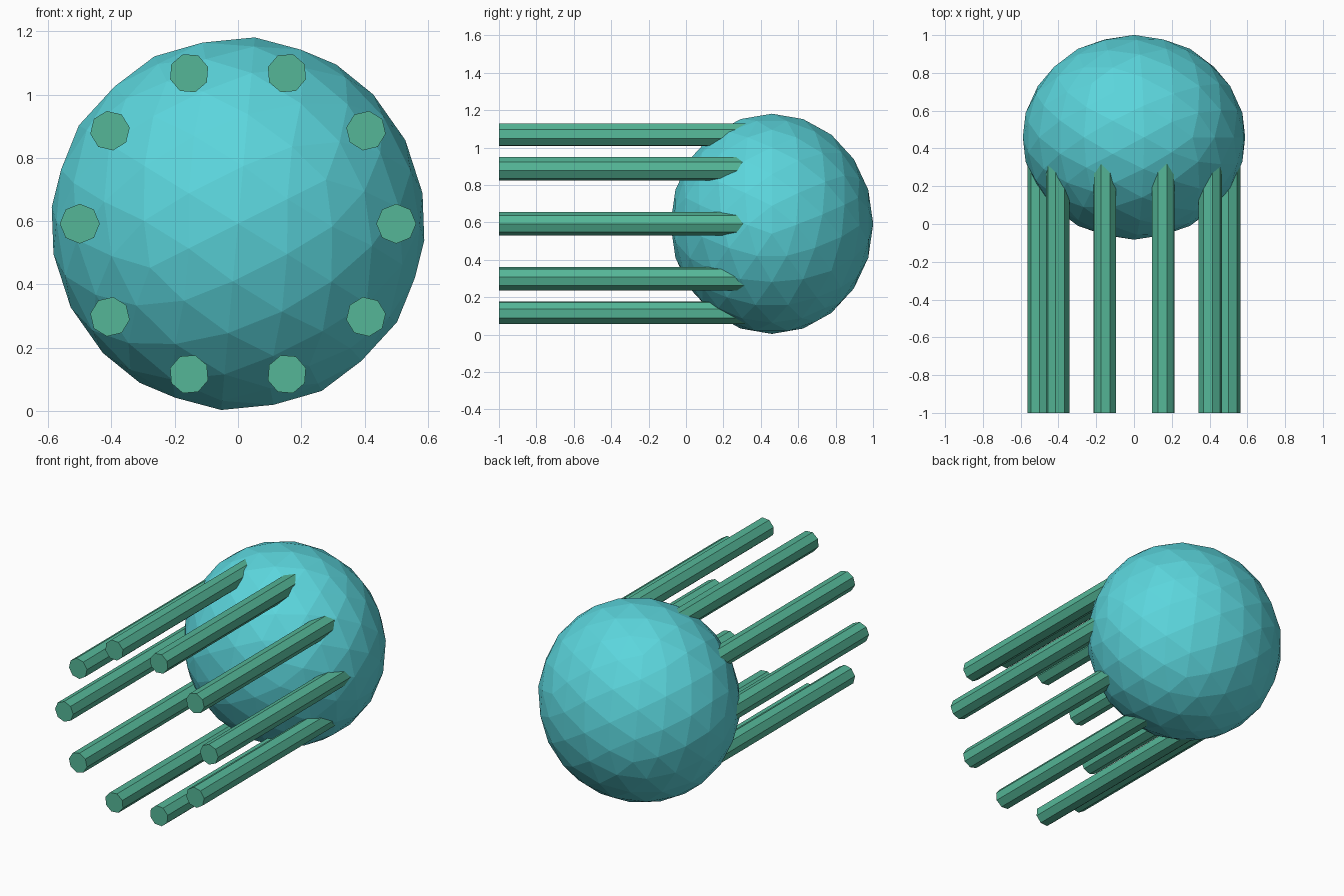
import bpy
import math
from mathutils import Matrix, Vector

cube = bpy.data.objects.get("Cube")
if cube:
    bpy.data.objects.remove(cube, do_unlink=True)


def make_material(name, color):
    mat = bpy.data.materials.new(name)
    mat.use_nodes = True
    mat.diffuse_color = (*color, 1)
    mat.node_tree.nodes["Principled BSDF"].inputs["Base Color"].default_value = (*color, 1)
    return mat


aqua = make_material("aqua", (0.105, 0.67, 0.72))
sea_green = make_material("sea_green", (0.09, 0.47, 0.31))

CENTER = Vector((0, 0.459, 0.592))
RADIUS = 0.591
DEPTH_SCALE = 0.917

# Faceted body, turned so an edge lies along the top and slightly flattened in depth
bpy.ops.mesh.primitive_ico_sphere_add(subdivisions=3, radius=RADIUS)
body = bpy.context.object
body.name = "body"
half_edge_angle = math.atan(2) / 2
body.data.transform(Matrix.Diagonal((1, DEPTH_SCALE, 1, 1))
                    @ Matrix.Rotation(half_edge_angle, 4, "Y"))
body.location = CENTER
body.data.materials.append(aqua)

# Ring of ten straight tentacles reaching forward from inside the body
COUNT = 10
RING = 0.5
FRONT, BACK = -1.0, 0.45
for i in range(COUNT):
    angle = math.tau * i / COUNT
    bpy.ops.mesh.primitive_cylinder_add(vertices=8, radius=0.063, depth=BACK - FRONT)
    tentacle = bpy.context.object
    tentacle.name = f"tentacle_{i + 1}"
    # Lay the cylinder along y, then turn it with its place on the ring
    tentacle.data.transform(Matrix.Rotation(-angle, 4, "Y")
                            @ Matrix.Rotation(math.pi / 2, 4, "X"))
    tentacle.location = (RING * math.cos(angle), (FRONT + BACK) / 2,
                         CENTER.z + RING * math.sin(angle))
    tentacle.data.materials.append(sea_green)
